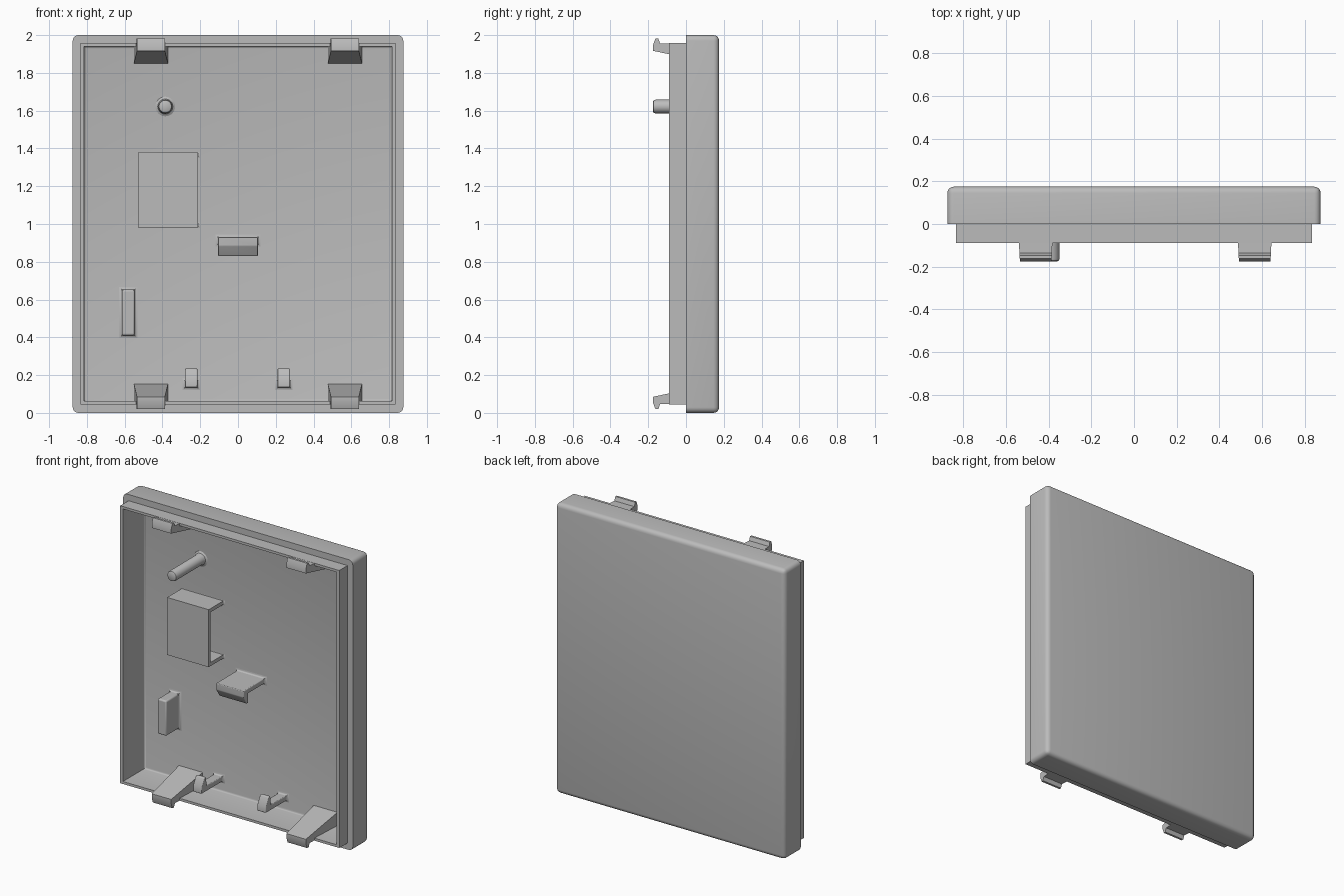
import bpy
import bmesh
import math
from mathutils import Matrix, Vector

cube = bpy.data.objects.get("Cube")
if cube:
    bpy.data.objects.remove(cube, do_unlink=True)

grey = bpy.data.materials.new("plain grey plastic")
grey.use_nodes = True
GREY = (0.5, 0.5, 0.5, 1)
grey.diffuse_color = GREY
grey.node_tree.nodes["Principled BSDF"].inputs["Base Color"].default_value = GREY

FLOOR = 0.145       # y of the inner face of the cover
ROOT = FLOOR + 0.008  # parts sink slightly into it


def finish(name, bm, bevel=0):
    bmesh.ops.recalc_face_normals(bm, faces=bm.faces)
    mesh = bpy.data.meshes.new(name)
    bm.to_mesh(mesh)
    bm.free()
    mesh.materials.append(grey)
    obj = bpy.data.objects.new(name, mesh)
    bpy.context.collection.objects.link(obj)
    if bevel:
        mod = obj.modifiers.new("soft edges", "BEVEL")
        mod.width = bevel
        mod.segments = 3
    bpy.ops.object.select_all(action="DESELECT")
    obj.select_set(True)
    bpy.context.view_layer.objects.active = obj
    bpy.ops.object.shade_smooth_by_angle(angle=math.radians(35))
    return obj


def loft(bm, rings):
    """Join rings of points into a closed skin with capped ends."""
    rows = [[bm.verts.new(p) for p in ring] for ring in rings]
    n = len(rows[0])
    for a, b in zip(rows, rows[1:]):
        for i in range(n):
            j = (i + 1) % n
            bm.faces.new((a[i], a[j], b[j], b[i]))
    bm.faces.new(rows[0])
    bm.faces.new(rows[-1])
    return rows


def rect(x0, x1, z0, z1, y):
    return [(x0, y, z0), (x1, y, z0), (x1, y, z1), (x0, y, z1)]


def extrude(name, profile, x0, x1, flare=0, bevel=0):
    """Sweep a (y, z) profile along x; flare widens it toward the floor."""
    bm = bmesh.new()
    front = min(y for y, z in profile)
    rings = []
    for x, side in ((x0, -1), (x1, 1)):
        rings.append([(x + side * flare * (y - front) / (ROOT - front), y, z)
                      for y, z in profile])
    loft(bm, rings)
    return finish(name, bm, bevel)


def foot(name, x0, x1, z0, z1, r=0.014):
    """Small flared fillet where a part meets the floor."""
    bm = bmesh.new()
    rings = []
    for k in range(4):
        a = k / 3 * math.pi / 2
        d, y = r * (1 - math.sin(a)), FLOOR - r * (1 - math.cos(a))
        rings.append(rect(x0 - d, x1 + d, z0 - d, z1 + d, y))
    loft(bm, rings)
    finish(name, bm)


# Cover shell: rounded back, stepped front lip, hollow inside
bm = bmesh.new()
rows = loft(bm, [
    rect(-0.875, 0.875, 0, 2, 0.175),
    rect(-0.875, 0.875, 0, 2, 0),
    rect(-0.835, 0.835, 0.045, 1.957, 0),
    rect(-0.835, 0.835, 0.045, 1.957, -0.09),
    rect(-0.814, 0.814, 0.062, 1.94, -0.09),
    rect(-0.814, 0.814, 0.062, 1.94, FLOOR)])
back, front, inner = set(rows[0]), set(rows[1]), set(rows[-1])
outer_edges = [e for e in bm.edges if any(v in back for v in e.verts)
               and all(v in back | front for v in e.verts)]
floor_edges = [e for e in bm.edges if all(v in inner for v in e.verts)]
bmesh.ops.bevel(bm, geom=outer_edges, offset=0.03, segments=5,
                profile=0.5, affect="EDGES")
bmesh.ops.bevel(bm, geom=[e for e in floor_edges if e.is_valid], offset=0.012,
                segments=3, profile=0.5, affect="EDGES")
finish("cover_shell", bm)

# Four snap clips, mirrored top to bottom
clip = [(ROOT, 0.05), (-0.08, 0.046), (-0.137, 0.046), (-0.147, 0.02),
        (-0.162, 0.02), (-0.175, 0.055), (-0.175, 0.085), (ROOT, 0.155)]
for side, x0 in (("right", -0.535), ("left", 0.492)):
    extrude("bottom_clip_" + side, clip, x0, x0 + 0.148, flare=0.017)
    extrude("top_clip_" + side, [(y, 2.002 - z) for y, z in clip],
            x0, x0 + 0.148, flare=0.017)

# Central catch, hooked downward
extrude("centre_catch",
        [(ROOT, 0.93), (-0.09, 0.93), (-0.09, 0.885), (-0.055, 0.83),
         (-0.035, 0.83), (-0.035, 0.895), (ROOT, 0.895)],
        -0.105, 0.105, bevel=0.005)
foot("centre_catch_foot", -0.105, 0.105, 0.895, 0.93)

# Two small catches, hooked upward
for side, x0 in (("right", -0.28), ("left", 0.21)):
    extrude("small_catch_" + side,
            [(ROOT, 0.135), (-0.09, 0.135), (-0.09, 0.18), (-0.06, 0.235),
             (-0.04, 0.235), (-0.03, 0.17), (ROOT, 0.17)],
            x0, x0 + 0.065, bevel=0.005)
    foot("small_catch_foot_" + side, x0, x0 + 0.065, 0.135, 0.17)

# Locating peg, a turned profile with a rounded tip and flared foot
bm = bmesh.new()
rings = []
for r, y in ((0.026, -0.175), (0.033, -0.171), (0.036, -0.162), (0.036, 0.125),
             (0.04, 0.138), (0.052, FLOOR), (0.052, ROOT)):
    rings.append([(-0.385 + r * math.cos(k * math.tau / 32), y,
                   1.622 + r * math.sin(k * math.tau / 32)) for k in range(32)])
loft(bm, rings)
finish("locating_peg", bm)

# Upright rib
extrude("upright_rib", [(ROOT, 0.41), (0, 0.41), (0, 0.652), (ROOT, 0.652)],
        -0.615, -0.547, bevel=0.01)
foot("upright_rib_foot", -0.615, -0.547, 0.41, 0.652)

# Box-shaped holder, open on its left side
def slab(name, x0, x1, y0, z0, z1):
    extrude(name, [(y0, z0), (ROOT, z0), (ROOT, z1), (y0, z1)], x0, x1)


bm = bmesh.new()
loft(bm, [rect(-0.53, -0.213, 0.982, 1.378, -0.015),
          rect(-0.53, -0.213, 0.982, 1.378, 0.005)])
finish("holder_front", bm)
slab("holder_side", -0.53, -0.51, 0.005, 0.982, 1.378)
for name, z0 in (("bottom", 0.982), ("top", 1.353)):
    slab("holder_" + name, -0.53, -0.213, 0.005, z0, z0 + 0.025)
    foot("holder_foot_" + name, -0.515, -0.213, z0 + 0.008, z0 + 0.017, 0.012)
